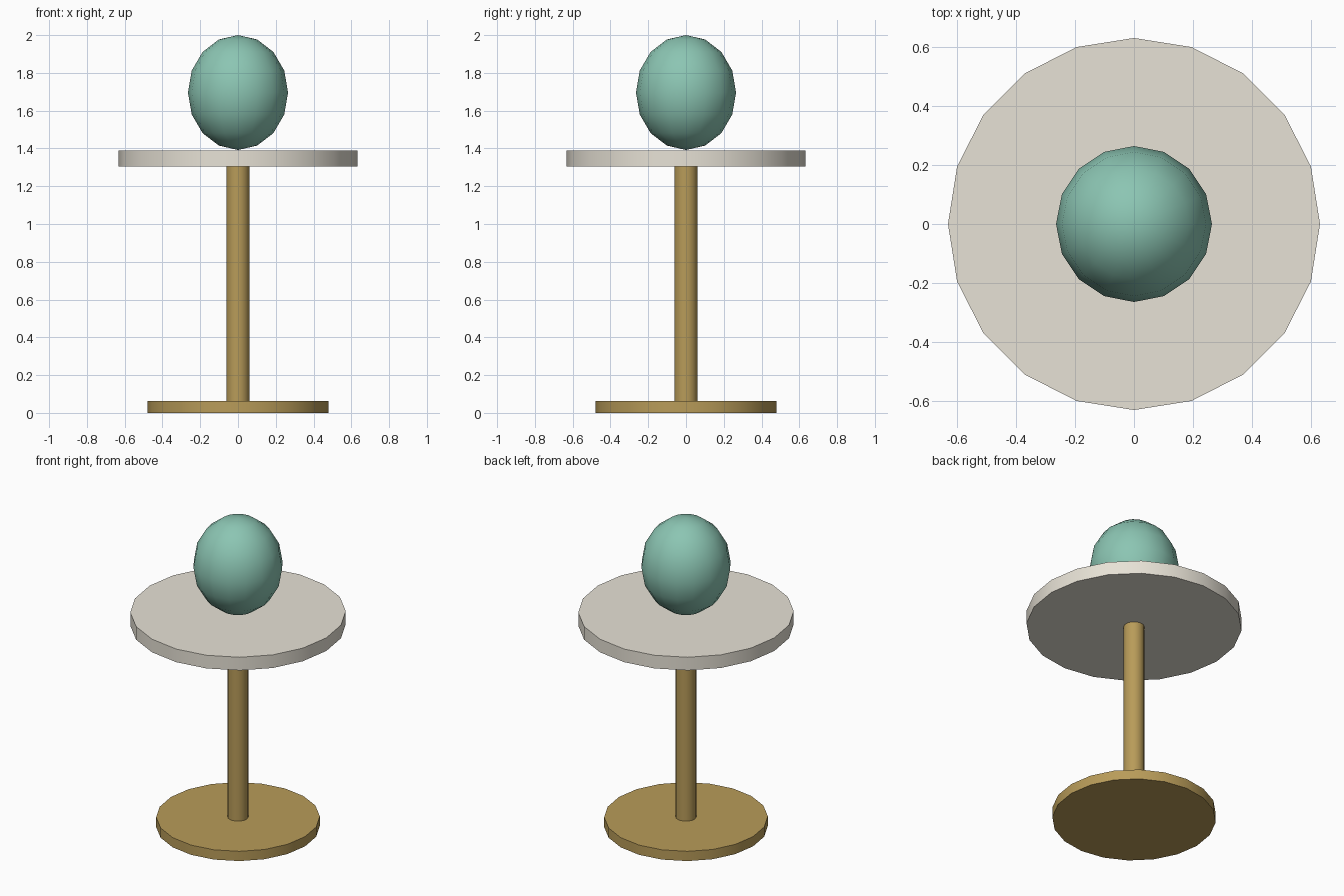
import bpy
import math

if "Cube" in bpy.data.objects:
    bpy.data.objects.remove(bpy.data.objects["Cube"])


def material(name, rgb):
    mat = bpy.data.materials.new(name)
    mat.diffuse_color = (*rgb, 1)
    mat.use_nodes = True
    mat.node_tree.nodes["Principled BSDF"].inputs["Base Color"].default_value = mat.diffuse_color
    return mat


def finish(name, mat):
    obj = bpy.context.object
    obj.name = name
    obj.data.materials.append(mat)
    bpy.ops.object.shade_smooth_by_angle(angle=math.radians(35))
    return obj


def disc(name, radius, z0, z1, mat):
    bpy.ops.mesh.primitive_cylinder_add(
        vertices=20, radius=radius, depth=z1 - z0, location=(0, 0, (z0 + z1) / 2))
    return finish(name, mat)


brass = material("brass", (0.48, 0.33, 0.10))
cream = material("cream", (0.80, 0.76, 0.67))
green = material("green", (0.26, 0.56, 0.45))

# Stand: foot, stem and round top
disc("base", 0.48, 0.0, 0.063, brass)
disc("stem", 0.061, 0.063, 1.305, brass)
disc("table_top", 0.632, 1.305, 1.39, cream)

# Egg-shaped ornament resting on the top
bpy.ops.mesh.primitive_uv_sphere_add(
    segments=16, ring_count=8, radius=1, location=(0, 0, 1.696))
bpy.context.object.scale = (0.265, 0.265, 0.304)
bpy.ops.object.transform_apply(location=False, rotation=False, scale=True)
finish("egg", green)
